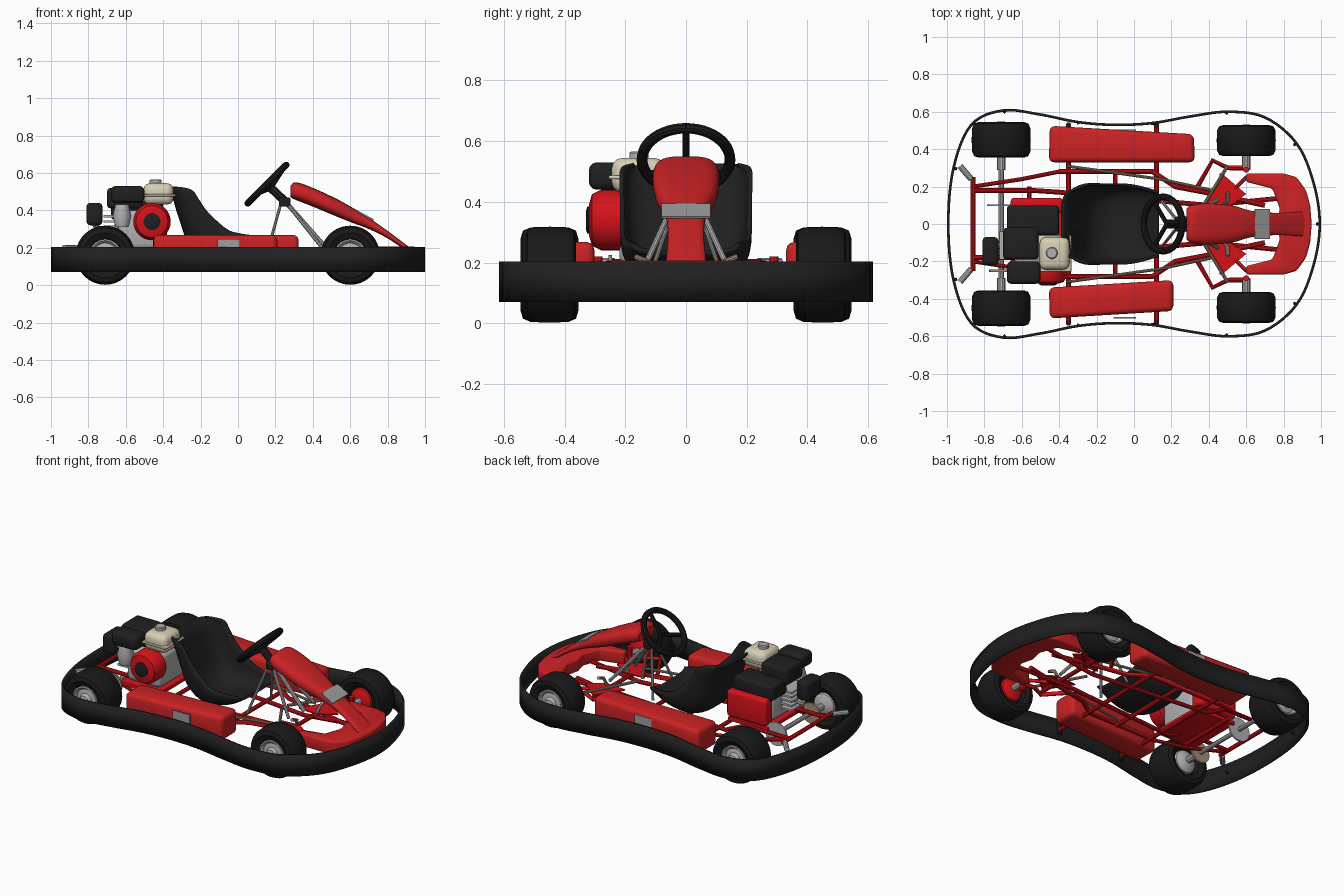
import bpy, bmesh
from math import sin, cos, pi, copysign, radians
from mathutils import Vector, Matrix

cube = bpy.data.objects.get("Cube")
if cube:
    bpy.data.objects.remove(cube)


def material(name, *rgb):
    mat = bpy.data.materials.new(name)
    mat.use_nodes = True
    mat.diffuse_color = (*rgb, 1)
    shader = next(n for n in mat.node_tree.nodes if n.type == 'BSDF_PRINCIPLED')
    shader.inputs["Base Color"].default_value = (*rgb, 1)
    return mat


red = material("bodywork red", .6, .016, .018)
bright = material("frame red", .66, .006, .01)
black = material("plastic black", .014, .014, .014)
rubber = material("rubber black", .01, .01, .01)
grey = material("plate grey", .34, .34, .34)
silver = material("bare metal", .44, .44, .45)
cream = material("tank cream", .68, .62, .46)
tan = material("brass tan", .36, .27, .19)
parts = []


def add_object(name, mesh, mat):
    ob = bpy.data.objects.new(name, mesh)
    bpy.context.collection.objects.link(ob)
    mesh.materials.clear()
    mesh.materials.append(mat)
    parts.append(ob)
    return ob


def loft(name, rings, mat, caps=True, closed=True, bevel=0):
    bm = bmesh.new()
    loops = [[bm.verts.new(p) for p in ring] for ring in rings]
    for a, b in zip(loops, loops[1:]):
        for i in range(len(a) if closed else len(a) - 1):
            j = (i + 1) % len(a)
            bm.faces.new((a[i], a[j], b[j], b[i]))
    if caps:
        bm.faces.new(loops[0])
        bm.faces.new(loops[-1])
    bmesh.ops.recalc_face_normals(bm, faces=bm.faces[:])
    if bevel:
        bmesh.ops.bevel(bm, geom=bm.edges[:], offset=bevel, segments=3,
                        profile=.5, affect='EDGES', clamp_overlap=True)
    mesh = bpy.data.meshes.new(name)
    bm.to_mesh(mesh)
    bm.free()
    return add_object(name, mesh, mat)


def prism(name, outline, low, high, mat, bevel=0):
    return loft(name, [[(x, y, z) for x, y in outline] for z in (low, high)], mat, bevel=bevel)


def box(name, xs, ys, zs, mat, bevel=.01):
    (a, b), (c, d) = xs, ys
    return prism(name, [(a, c), (b, c), (b, d), (a, d)], *zs, mat, bevel)


def lathe(name, profile, centre, mat, axis='Y', sides=40):
    rings = []
    for radius, h in profile:
        ring = []
        for i in range(sides):
            u, v = radius * cos(2 * pi * i / sides), radius * sin(2 * pi * i / sides)
            ring.append(Vector(centre) + Vector((u, h, v) if axis == 'Y' else (u, v, h)))
        rings.append(ring)
    return loft(name, rings, mat)


def tube(name, points, radius, mat):
    curve = bpy.data.curves.new(name, 'CURVE')
    curve.dimensions = '3D'
    curve.bevel_depth, curve.bevel_resolution, curve.use_fill_caps = radius, 3, True
    line = curve.splines.new('POLY')
    line.points.add(len(points) - 1)
    for point, p in zip(line.points, points):
        point.co = (*p, 1)
    temp = bpy.data.objects.new(name, curve)
    bpy.context.collection.objects.link(temp)
    graph = bpy.context.evaluated_depsgraph_get()
    mesh = bpy.data.meshes.new_from_object(temp.evaluated_get(graph))
    bpy.data.objects.remove(temp)
    return add_object(name, mesh, mat)


def spline(points, steps, closed=False):
    pts, n, out = [Vector(p) for p in points], len(points), []
    pick = (lambda k: pts[k % n]) if closed else (lambda k: pts[min(max(k, 0), n - 1)])
    for i in range(n if closed else n - 1):
        a, b, c, d = (pick(i + k) for k in (-1, 0, 1, 2))
        for s in range(steps):
            t = s / steps
            out.append(b + (c - a) * (t / 2) + (a * 2 - b * 5 + c * 4 - d) * (t * t / 2)
                       + (b * 3 - a - c * 3 + d) * (t ** 3 / 2))
    return out if closed else out + [pts[-1]]


def thicken(ob, amount):
    mod = ob.modifiers.new("thickness", 'SOLIDIFY')
    mod.thickness, mod.offset = amount, 0


def mirrored(half):
    return half + [(x, -y) for x, y in reversed(half) if y > 0]


# wraparound bumper band
half = [(.993, 0), (.96, .22), (.87, .43), (.7, .57), (.5, .6), (.3, .575), (.1, .54),
        (-.1, .53), (-.3, .545), (-.5, .585), (-.7, .607), (-.87, .53), (-.965, .3), (-.993, 0)]
band = spline(mirrored(half), 6, True)
bumper = loft("bumper_band", [[(p.x, p.y, z) for p in band] for z in (.07, .203)],
              black, caps=False)
thicken(bumper, .014)
for p in band[::12]:
    tube("bumper_bolt", [(p.x * .98, p.y * .98, .14), (p.x, p.y, .14)], .008, black)

# wheels, hubs and axles
for end, x, y, h in (("tail", -.71, .45, .095), ("nose", .6, .446, .083)):
    for s in (1, -1):
        hub = (x, s * y, .16)
        tread = [(.08, -.6), (.09, -.85), (.12, -1), (.145, -.92), (.156, -.65), (.158, 0)]
        tread += [(r, -k) for r, k in reversed(tread[:-1])]
        lathe(end + "_tyre", [(r, k * h) for r, k in tread], hub, rubber)
        dish = [(.084, .55), (.086, .88), (.078, .9), (.065, .72), (.04, .78), (.03, 1), (.015, 1.03)]
        lathe(end + "_rim", [(r, k * h * s) for r, k in dish], hub, silver)
        lathe(end + "_inner_hub", [(.075, -.55 * h * s), (.07, -.75 * h * s), (.03, -h * s)], hub,
              bright if end == "nose" else silver)
        tube(end + "_stub_axle", [(x, s * .29, .16), (x, s * .4, .16)], .022, silver)
tube("tail_axle", [(-.71, -.4, .16), (-.71, .4, .16)], .014, silver)
lathe("brake_disc", [(.065, -.006), (.065, .006)], (-.71, -.25, .16), tan)
lathe("axle_sprocket", [(.075, -.005), (.075, .005)], (-.71, .1, .16), silver)

# side pods with number plates
for s, outline in ((1, [(-.455, .33), (.325, .33), (.32, .48), (-.45, .525)]),
                   (-1, [(-.455, -.34), (.21, -.3), (.21, -.465), (-.45, -.505)])):
    prism("side_pod", outline, .11, .268, red, .028)
    box("pod_plate", (-.11, .012), sorted((s * .497, s * .505)), (.15, .247), grey, 0)

# steering fairing: x, bottom, top, half width
stations = [(.28, .47, .53, .08), (.31, .455, .55, .102), (.4, .42, .52, .11), (.52, .37, .465, .1),
            (.62, .33, .41, .072), (.7, .3, .36, .062), (.8, .25, .29, .06), (.92, .17, .2, .068)]
rings = []
for x, low, high, w in spline(stations, 4):
    ring = []
    for i in range(28):
        c, s = cos(2 * pi * i / 28), sin(2 * pi * i / 28)
        ring.append((x, w * copysign(abs(c) ** .6, c),
                     (low + high) / 2 + (high - low) / 2 * copysign(abs(s) ** .8, s)))
    rings.append(ring)
loft("steering_fairing", rings, red)
plate = box("nose_plate", (-.045, .045), (-.08, .08), (-.004, .004), grey, 0)
plate.data.transform(Matrix.Translation((.685, 0, .37)) @ Matrix.Rotation(.5, 4, 'Y'))

# low nose wing with arms reaching back
prism("nose_wing", mirrored([(.95, 0), (.942, .1), (.92, .18), (.87, .25), (.8, .27), (.6, .27),
                             (.6, .225), (.74, .19), (.78, .08), (.76, 0)]), .125, .207, red, .012)

# bucket seat: centre x, centre z, rim x, rim z, half width
rows = [(.13, .235, .13, .262, .17), (.02, .17, .02, .275, .2), (-.14, .145, -.06, .3, .21),
        (-.25, .21, -.16, .39, .21), (-.31, .36, -.21, .46, .212), (-.345, .47, -.25, .51, .208),
        (-.385, .522, -.34, .522, .17)]
rings = []
for x, z, rim_x, rim_z, w in spline(rows, 5):
    ring = []
    for i in range(25):
        t = i / 12 - 1
        k = abs(t) ** 3
        ring.append((x + (rim_x - x) * k, w * sin(t * pi / 2), z + (rim_z - z) * k))
    rings.append(ring)
thicken(loft("bucket_seat", rings, black, caps=False, closed=False), .014)

# steering wheel and column
tilt = Matrix.Translation((.155, 0, .54)) @ Matrix.Rotation(radians(-45), 4, 'Y')
rim = [tilt @ Vector((.145 * cos(a * pi / 24), .145 * sin(a * pi / 24), 0)) for a in range(49)]
tube("steering_rim", rim, .018, rubber)
hub = tilt @ Vector((0, 0, -.03))
for a in (0, 2 * pi / 3, -2 * pi / 3):
    tube("steering_spoke", [hub, tilt @ Vector((.14 * cos(a), .14 * sin(a), 0))], .012, rubber)
tube("steering_boss", [hub, (.25, 0, .45)], .024, black)
tube("steering_column", [(.25, 0, .45), (.47, 0, .2)], .013, silver)
box("column_clamp", (.22, .28), (-.04, .04), (.42, .47), black)

# frame tubes on both sides
for s in (1, -1):
    for name, path, radius, mat in (
            ("side_rail", [(-.4, .28, .14), (.1, .28, .14), (.22, .2, .14), (.38, .17, .14), (.7, .1, .14)], .014, bright),
            ("inner_rail", [(-.86, .18, .2), (-.55, .18, .2), (-.4, .17, .13), (.4, .1, .12), (.8, .14, .14)], .013, bright),
            ("knuckle_arm", [(.34, .2, .15), (.42, .34, .17), (.5, .3, .17), (.6, .3, .16)], .013, bright),
            ("nose_brace", [(.45, .1, .13), (.6, .25, .16), (.78, .24, .15)], .011, bright),
            ("column_stay", [(.26, .02, .44), (.45, .13, .2)], .01, silver),
            ("column_prop", [(.23, .02, .44), (.15, .12, .15)], .008, silver),
            ("track_rod", [(.33, .03, .19), (.5, .31, .18)], .009, tan),
            ("brake_rod", [(-.36, .31, .16), (.14, .24, .17), (.42, .18, .17)], .008, tan),
            ("pedal", [(.48, .1, .14), (.5, .12, .2), (.5, .17, .22)], .01, tan),
            ("tail_tip", [(-.93, .31, .2), (-.87, .24, .2)], .016, silver),
            ("tail_stay", [(-.86, .2, .2), (-.6, .24, .15), (-.4, .28, .14)], .011, bright),
            ("kingpin", [(.6, .29, .11), (.6, .29, .22)], .016, bright)):
        tube(name, [(x, y * s, z) for x, y, z in path], radius, mat)
    prism("steering_panel", [(.36, .1 * s), (.5, .09 * s), (.6, .16 * s), (.47, .27 * s)], .15, .158, bright)
    for x in (-.35, .12):
        tube("pod_bracket", [(x, s * .53, .1), (x, s * .53, .18)], .014, black)
for x, reach, z in ((-.86, .25, .2), (-.56, .2, .14), (-.35, .53, .13), (-.1, .28, .13),
                    (.12, .53, .13), (.47, .27, .14)):
    tube("cross_tube", [(x, -reach, z), (x, reach, z)], .013, bright)

# engine on its mount
box("engine_mount", (-.66, -.38), (-.25, .12), (.165, .19), bright, .004)
box("crankcase", (-.64, -.4), (-.22, .04), (.19, .4), silver, .03)
lathe("fan_cover", [(.1, .1), (.1, .03), (.085, 0), (.05, -.01)], (-.46, -.31, .34), bright)
lathe("starter_hub", [(.045, .02), (.045, -.005), (.03, -.01)], (-.46, -.32, .34), black)
box("chain_guard", (-.66, -.38), (.06, .14), (.2, .37), bright, .02)
box("engine_shroud", (-.68, -.4), (-.06, .1), (.35, .45), black, .02)
box("air_filter", (-.68, -.5), (-.32, -.2), (.44, .53), black, .025)
box("silencer", (-.7, -.51), (-.19, -.02), (.41, .52), black, .02)
box("silencer_can", (-.81, -.725), (-.22, -.07), (.32, .44), black, .02)
lathe("carburettor", [(.035, -.06), (.05, 0), (.035, .06)], (-.62, -.25, .37), silver, 'Z')
for i in range(5):
    z = .25 + .028 * i
    box("cooling_fin", (-.72, -.6), (-.19, -.04), (z, z + .012), silver, 0)
tube("exhaust_pipe", [(-.68, -.1, .3), (-.74, -.12, .28), (-.77, -.14, .34)], .018, tan)
box("fuel_tank", (-.505, -.345), (-.245, -.07), (.43, .545), cream, .035)
box("tank_seam", (-.515, -.335), (-.255, -.06), (.475, .487), cream, .004)
lathe("fuel_cap", [(.032, 0), (.032, .025), (.026, .03)], (-.44, -.155, .536), silver, 'Z')

# smooth shading with sharp edges kept
bpy.ops.object.select_all(action='DESELECT')
for ob in parts:
    ob.select_set(True)
bpy.context.view_layer.objects.active = parts[0]
bpy.ops.object.shade_smooth_by_angle(angle=radians(35))
